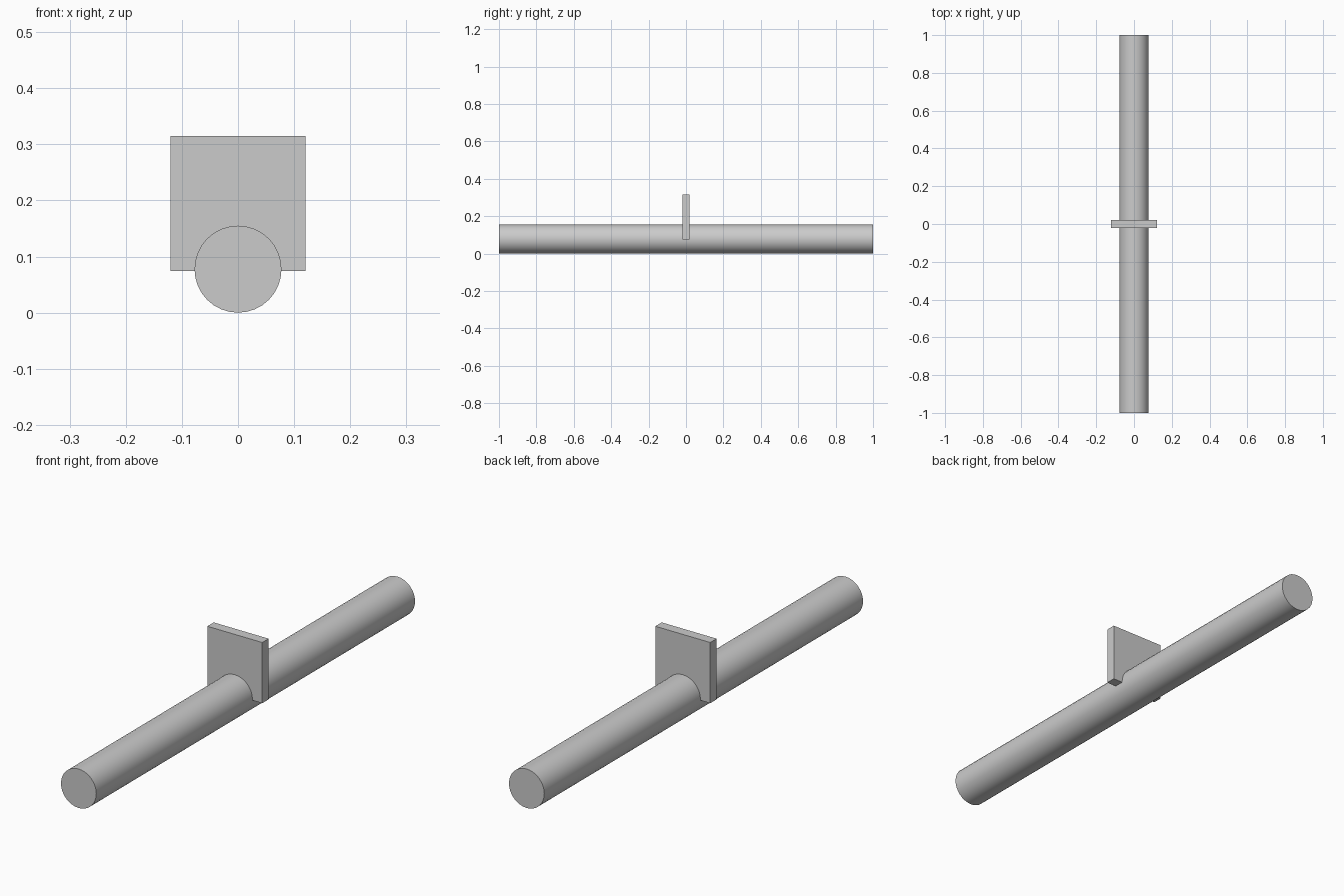
import bpy
import math

if "Cube" in bpy.data.objects:
    bpy.data.objects.remove(bpy.data.objects["Cube"])

RADIUS = 0.0775

# Long round bar lying along y
bpy.ops.mesh.primitive_cylinder_add(
    vertices=32, radius=RADIUS, depth=2.0,
    location=(0, 0, RADIUS), rotation=(math.pi / 2, 0, 0))
bar = bpy.context.object
bar.name = "round_bar"
bpy.ops.object.transform_apply(location=False, rotation=True, scale=True)
bpy.ops.object.shade_smooth_by_angle(angle=math.radians(30))

# Thin square plate straddling the middle of the bar
bottom, top = 0.074, 0.315
bpy.ops.mesh.primitive_cube_add(size=1, location=(0, 0, (bottom + top) / 2))
plate = bpy.context.object
plate.name = "upright_plate"
plate.scale = (0.241, 0.04, top - bottom)
bpy.ops.object.transform_apply(location=False, rotation=False, scale=True)
